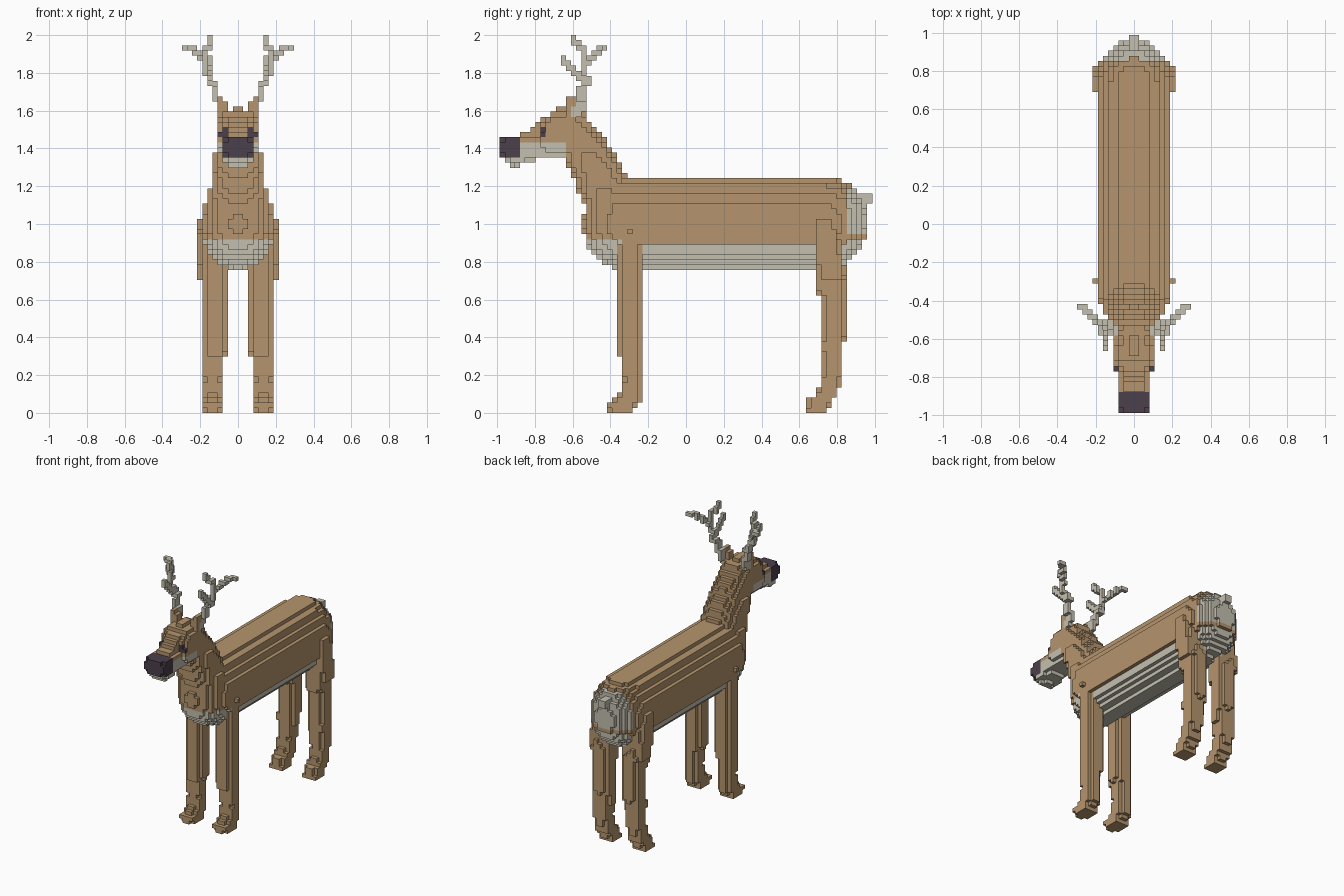
import bpy
import bmesh
from math import floor
from mathutils import Vector

V = 2 / 74  # edge of one block
TAN, PALE, DARK = range(3)
cells = {}  # block index -> (part name, colour)

if "Cube" in bpy.data.objects:
    bpy.data.objects.remove(bpy.data.objects["Cube"])


def make_material(name, rgb):
    mat = bpy.data.materials.new(name)
    mat.use_nodes = True
    mat.diffuse_color = (*rgb, 1)
    mat.node_tree.nodes["Principled BSDF"].inputs["Base Color"].default_value = (*rgb, 1)
    return mat


materials = [
    make_material("tan_fur", (0.46, 0.30, 0.155)),
    make_material("pale_fur", (0.55, 0.52, 0.43)),
    make_material("dark_nose", (0.07, 0.05, 0.07)),
]


def index(p):
    return floor(p[0] / V), round(p[1] / V), floor(p[2] / V)


def plain(colour):
    return lambda x, y, z: colour


def fill(name, inside, low, high, colour, paired=False):
    """Fill both halves with blocks whose centre lies inside the shape."""
    a, b = index(low), index(high)
    for i in range(a[0], b[0] + 1):
        for j in range(a[1], b[1] + 1):
            for k in range(a[2], b[2] + 1):
                x, y, z = (i + 0.5) * V, j * V, (k + 0.5) * V
                if inside(x, y, z):
                    for side, n in (("left_", i), ("right_", -1 - i)):
                        part = side + name if paired else name
                        cells[n, j, k] = (part, colour(x, y, z))


def loft(name, rows, along_y=False, power=2.3, colour=plain(TAN), paired=False, cut=None):
    """Rounded sections (position, low, high, inner x, outer x), blended along z or y."""
    def inside(x, y, z):
        t, c = (y, z) if along_y else (z, y)
        if cut and cut(x, y, z):
            return False
        for r, s in zip(rows, rows[1:]):
            if r[0] <= t <= s[0]:
                f = (t - r[0]) / (s[0] - r[0])
                lo, hi, x0, x1 = (p + (q - p) * f for p, q in zip(r[1:], s[1:]))
                d = abs(2 * c - lo - hi) / (hi - lo)
                e = abs(2 * x - x0 - x1) / (x1 - x0)
                return d ** power + e ** power <= 1
        return False
    ends = rows[0][0], rows[-1][0]
    span = min(r[1] for r in rows), max(r[2] for r in rows)
    ys, zs = (ends, span) if along_y else (span, ends)
    wide = max(r[4] for r in rows)
    fill(name, inside, (0, ys[0], zs[0]), (wide, ys[1], zs[1]), colour, paired)


def branch(name, points, colour, thick=False):
    """A chain of single blocks on each side, following a path."""
    for a, b in zip(points, points[1:]):
        a, b = Vector(a), Vector(b)
        steps = max(1, int((b - a).length / V * 2))
        for n in range(steps + 1):
            i, j, k = index(a.lerp(b, n / steps))
            for dj in ((0, 1) if thick else (0,)):
                cells[i, j + dj, k] = ("left_" + name, colour)
                cells[-1 - i, j + dj, k] = ("right_" + name, colour)


# Barrel body with rounded chest and rump
def in_body(x, y, z):
    if y < -0.31:
        end = (-0.31 - y) / 0.235
    else:
        end = max(0, y - 0.71) / 0.25
    return (x / 0.192) ** 2.2 + (abs(z - 1.005) / 0.245) ** 2.2 + end ** 2.2 <= 1


def body_colour(x, y, z):
    if y > 0.84:
        return TAN if 0.92 < z < 0.95 or z > 1.2 else PALE
    return PALE if z < (0.92 if y < -0.35 else 0.89) else TAN


fill("body", in_body, (0, -0.6, 0.7), (0.2, 1.0, 1.3), body_colour)

# Neck leaning forward out of the chest
loft("neck", [
    (0.95, -0.53, -0.2, -0.17, 0.17),
    (1.1, -0.54, -0.24, -0.17, 0.17),
    (1.22, -0.59, -0.3, -0.14, 0.14),
    (1.35, -0.65, -0.36, -0.13, 0.13),
    (1.45, -0.67, -0.43, -0.11, 0.11),
    (1.6, -0.69, -0.55, -0.09, 0.09),
])


# Head with dark nose, pale jaw and eyes set into the cheeks
def head_colour(x, y, z):
    if y < -0.88:
        return DARK if z > 1.35 else PALE
    if -0.775 < y < -0.74 and 1.46 < z < 1.515 and x > 0.05:
        return DARK
    return PALE if z < 1.435 and y < -0.64 else TAN


def eye_socket(x, y, z):
    return x > 0.054 and -0.88 < y < -0.77 and z > 1.46


loft("head", [
    (-0.99, 1.35, 1.44, -0.06, 0.06),
    (-0.95, 1.34, 1.465, -0.085, 0.085),
    (-0.92, 1.3, 1.465, -0.085, 0.085),
    (-0.85, 1.32, 1.485, -0.085, 0.085),
    (-0.77, 1.345, 1.55, -0.092, 0.092),
    (-0.69, 1.35, 1.61, -0.115, 0.115),
    (-0.57, 1.35, 1.61, -0.115, 0.115),
], along_y=True, power=3, colour=head_colour, cut=eye_socket)

# Ears
loft("ear", [
    (1.55, -0.65, -0.57, 0.054, 0.11),
    (1.63, -0.64, -0.58, 0.054, 0.11),
    (1.68, -0.63, -0.585, 0.08, 0.11),
], power=4, paired=True)

# Front legs with forward hooves, and the small elbow knobs
loft("front_leg", [
    (0, -0.4, -0.28, 0.08, 0.19),
    (0.04, -0.43, -0.25, 0.08, 0.19),
    (0.08, -0.37, -0.235, 0.08, 0.19),
    (0.16, -0.335, -0.235, 0.08, 0.19),
    (0.3, -0.345, -0.235, 0.08, 0.19),
    (0.32, -0.37, -0.235, 0.054, 0.19),
    (0.97, -0.37, -0.235, 0.054, 0.19),
], paired=True)
branch("elbow", [(0.18, -0.3, 0.96), (0.205, -0.3, 0.96)], TAN)

# Hind legs with hocks and thighs
loft("hind_leg", [
    (0, 0.635, 0.74, 0.08, 0.19),
    (0.08, 0.64, 0.79, 0.08, 0.19),
    (0.1, 0.69, 0.8, 0.08, 0.19),
    (0.2, 0.72, 0.825, 0.08, 0.19),
    (0.38, 0.715, 0.825, 0.054, 0.19),
    (0.4, 0.715, 0.85, 0.054, 0.19),
    (0.61, 0.715, 0.85, 0.054, 0.19),
    (0.64, 0.685, 0.85, 0.054, 0.19),
    (0.7, 0.685, 0.85, 0.054, 0.2),
    (0.72, 0.685, 0.845, 0.054, 0.22),
    (0.9, 0.68, 0.82, 0.06, 0.22),
    (1.03, 0.68, 0.78, 0.08, 0.22),
], power=2.6, paired=True)

# Tail stub
fill("tail", lambda x, y, z: 1.11 < z < 1.17 and y > 0.9,
     (0, 0.92, 1.1), (0.02, 0.973, 1.18), plain(PALE))

# Branching antlers
fork = (0.15, -0.545, 1.77)
crown = (0.18, -0.525, 1.85)
branch("antler", [(0.09, -0.585, 1.59), (0.115, -0.565, 1.68), fork], PALE, thick=True)
branch("antler", [fork, crown, (0.2, -0.505, 1.88), (0.24, -0.46, 1.925), (0.285, -0.43, 1.94)], PALE)
branch("antler", [fork, (0.15, -0.6, 1.8), (0.15, -0.65, 1.885)], PALE)
branch("antler", [crown, (0.165, -0.55, 1.92), (0.15, -0.6, 1.99)], PALE)


# Turn each part's exposed block sides into a mesh
def build(part):
    bm = bmesh.new()
    verts = {}

    def corner(key):
        if key not in verts:
            x, y, z = key
            verts[key] = bm.verts.new((x * V, (y - 0.5) * V, z * V))
        return verts[key]

    for cell, (owner, colour) in cells.items():
        if owner != part:
            continue
        for axis in range(3):
            u, v = (axis + 1) % 3, (axis + 2) % 3
            for side in (0, 1):
                beside = list(cell)
                beside[axis] += 2 * side - 1
                if tuple(beside) in cells:
                    continue
                loop = []
                for du, dv in ((0, 0), (1, 0), (1, 1), (0, 1)):
                    key = list(cell)
                    key[axis] += side
                    key[u] += du
                    key[v] += dv
                    loop.append(corner(tuple(key)))
                face = bm.faces.new(loop if side else loop[::-1])
                face.material_index = colour
    mesh = bpy.data.meshes.new(part)
    bm.to_mesh(mesh)
    bm.free()
    for mat in materials:
        mesh.materials.append(mat)
    bpy.context.collection.objects.link(bpy.data.objects.new(part, mesh))


for part in sorted({owner for owner, colour in cells.values()}):
    build(part)
